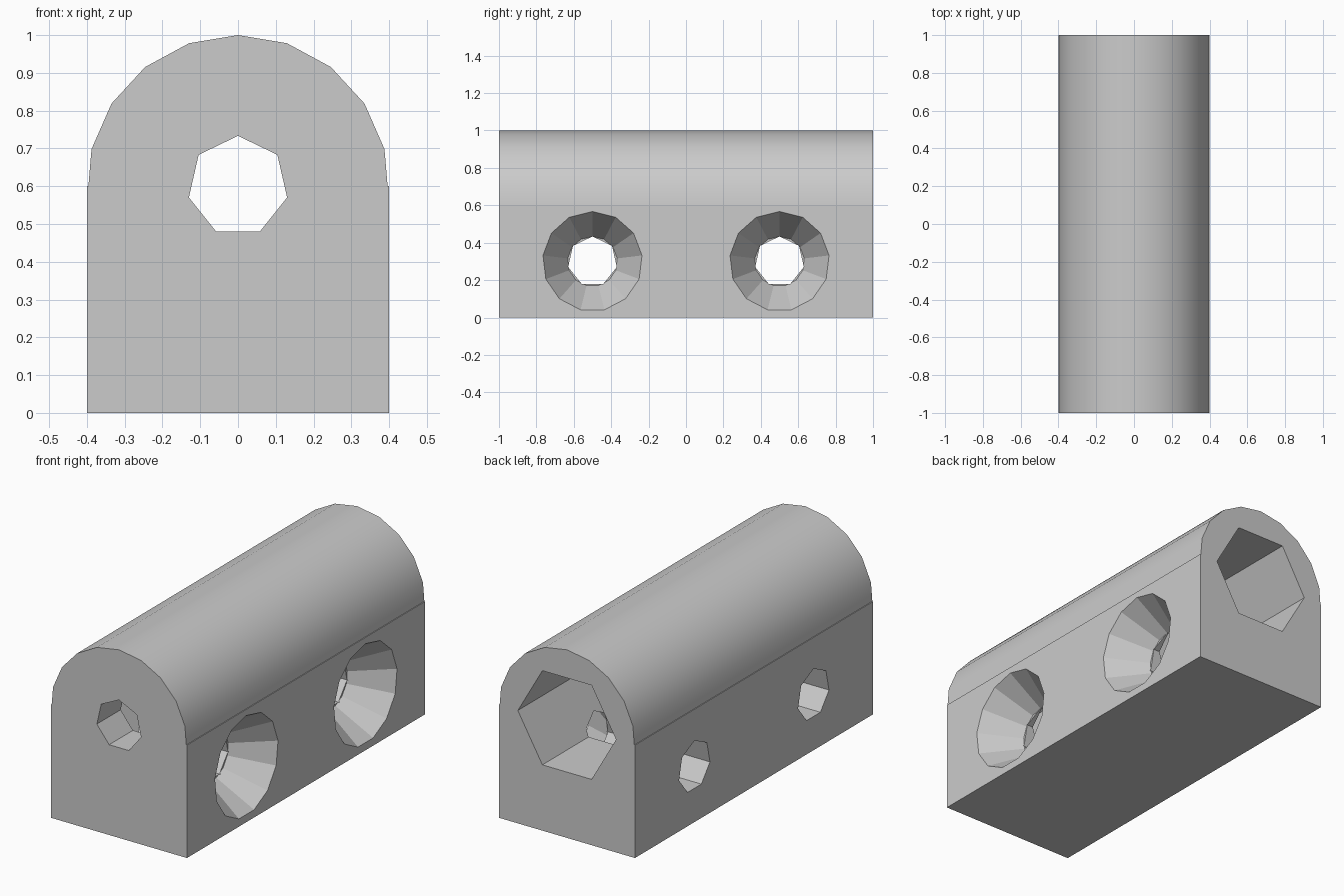
import bpy, bmesh
from math import sin, cos, tau
from mathutils import Vector

old = bpy.data.objects.get("Cube")
if old:
    bpy.data.objects.remove(old, do_unlink=True)

grey = bpy.data.materials.new("plain grey")
grey.use_nodes = True
grey.diffuse_color = (0.6, 0.6, 0.6, 1)
grey.node_tree.nodes["Principled BSDF"].inputs["Base Color"].default_value = (0.6, 0.6, 0.6, 1)


def loft(name, first, last):
    """Closed solid between two matching outlines."""
    bm = bmesh.new()
    a = [bm.verts.new(p) for p in first]
    b = [bm.verts.new(p) for p in last]
    n = len(a)
    bm.faces.new(a)
    bm.faces.new(b[::-1])
    for i in range(n):
        j = (i + 1) % n
        bm.faces.new((a[j], a[i], b[i], b[j]))
    bmesh.ops.recalc_face_normals(bm, faces=bm.faces)
    mesh = bpy.data.meshes.new(name)
    bm.to_mesh(mesh)
    bm.free()
    mesh.materials.append(grey)
    obj = bpy.data.objects.new(name, mesh)
    bpy.context.collection.objects.link(obj)
    return obj


def ring(sides, radius, centre, across, turn=0.0):
    """Regular polygon, first corner at the top; across is its sideways axis."""
    up = Vector((0, 0, 1))
    return [Vector(centre) + radius * (across * sin(turn + tau * k / sides)
            + up * cos(turn + tau * k / sides)) for k in range(sides)]


X, Y = Vector((1, 0, 0)), Vector((0, 1, 0))
HOLE = 2 / 15      # radius of every through hole
AXIS = 0.6         # height of the long bore and the arch centre

# Arched block: straight sides with a faceted half-round top
half = [(0.4, 0), (0.4, AXIS), (0.396, AXIS)]
half += [(0.4 * sin(tau * k / 19), AXIS + 0.4 * cos(tau * k / 19)) for k in range(4, 0, -1)]
outline = half + [(0, 1)] + [(-x, z) for x, z in reversed(half)]
block = loft("arched_block", [(x, -1, z) for x, z in outline], [(x, 1, z) for x, z in outline])

# Long bore and the hexagonal pocket open at the back
cutters = [
    loft("bore_cutter", ring(7, HOLE, (0, -1.1, AXIS), X), ring(7, HOLE, (0, 1.1, AXIS), X)),
    loft("hex_pocket_cutter", ring(6, 0.289, (0, -0.8, AXIS), X, tau / 4),
         ring(6, 0.289, (0, 1.1, AXIS), X, tau / 4)),
]

# Two cross holes, countersunk on the left side
for y in (-0.5, 0.5):
    cutters.append(loft("cross_hole_cutter", ring(7, HOLE, (-0.5, y, 0.3), Y),
                        ring(7, HOLE, (0.5, y, 0.3), Y)))
    cutters.append(loft("countersink_cutter", ring(13, HOLE, (0.2, y, 0.3), Y),
                        ring(13, HOLE * 2.075, (0.415, y, 0.3), Y)))

bpy.ops.object.select_all(action="DESELECT")
block.select_set(True)
bpy.context.view_layer.objects.active = block
for cutter in cutters:
    cutter.hide_render = True
    mod = block.modifiers.new("cut", "BOOLEAN")
    mod.operation = "DIFFERENCE"
    mod.solver = "EXACT"
    mod.object = cutter
    bpy.ops.object.modifier_apply(modifier=mod.name)
    bpy.data.objects.remove(cutter, do_unlink=True)

# Smooth arch, crisp holes
bpy.ops.object.shade_smooth_by_angle(angle=tau / 18)
